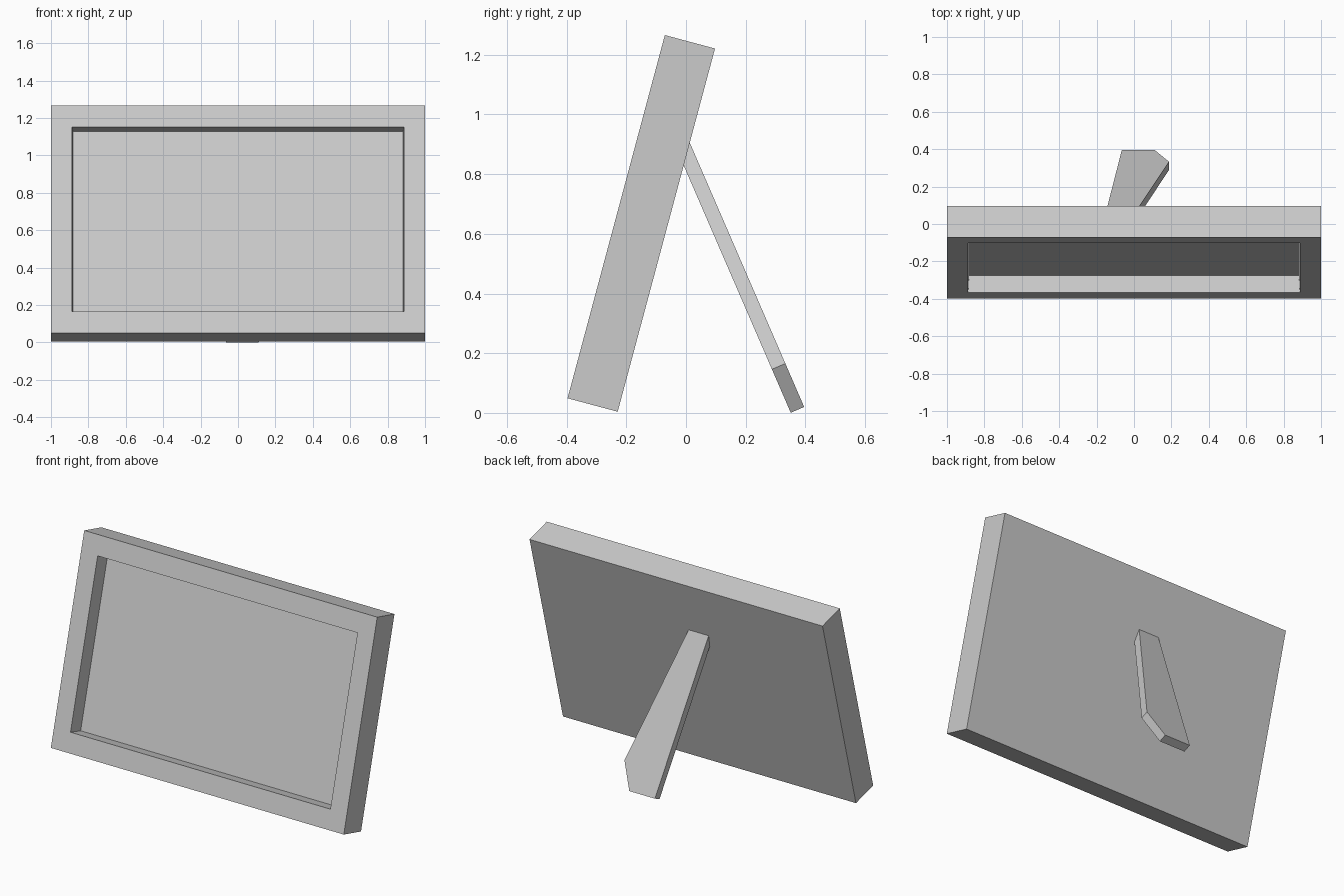
import bpy, bmesh
from math import radians
from mathutils import Matrix, Vector

if "Cube" in bpy.data.objects:
    bpy.data.objects.remove(bpy.data.objects["Cube"])


def finish(name, bm):
    bmesh.ops.recalc_face_normals(bm, faces=bm.faces)
    mesh = bpy.data.meshes.new(name)
    bm.to_mesh(mesh)
    bm.free()
    obj = bpy.data.objects.new(name, mesh)
    bpy.context.collection.objects.link(obj)
    return obj


# Picture frame: rectangular rings from the back, round the front, into the recess
W, H, T, BORDER, DEPTH = 2.0, 1.26, 0.174, 0.113, 0.095
DRAFT = 0.005
bm = bmesh.new()


def ring(side, edge, y):
    x = W / 2 - side
    return [bm.verts.new(p) for p in
            ((-x, y, edge), (x, y, edge), (x, y, H - edge), (-x, y, H - edge))]


rings = [ring(0, 0, T), ring(0, 0, 0), ring(BORDER, BORDER + 0.006, 0),
         ring(BORDER + DRAFT, BORDER + 0.006, DEPTH)]
for a, b in zip(rings, rings[1:]):
    for i in range(4):
        j = (i + 1) % 4
        bm.faces.new((a[i], a[j], b[j], b[i]))
bm.faces.new(rings[0])
bm.faces.new(rings[-1])
frame = finish("picture_frame", bm)
# Lean the frame back 15 degrees
frame.data.transform(Matrix.Translation((0, -0.397, 0.049)) @
                     Matrix.Rotation(radians(-15), 4, 'X'))

# Slanted rear stand: plan outline laid on a sloping plane, then thickened
SLOPE = 2.31
outline = [(-0.164, 0.01), (-0.065, 0.396), (0.11, 0.396),
           (0.187, 0.333), (-0.028, 0.01)]
bm = bmesh.new()
face = bm.faces.new([bm.verts.new((x, y, 0.02 + (0.396 - y) * SLOPE))
                     for x, y in outline])
ext = bmesh.ops.extrude_face_region(bm, geom=[face], use_keep_orig=True)
bmesh.ops.translate(bm, vec=Vector((0, -0.045, -0.0195)),
                    verts=[v for v in ext["geom"] if isinstance(v, bmesh.types.BMVert)])
finish("rear_stand", bm)
